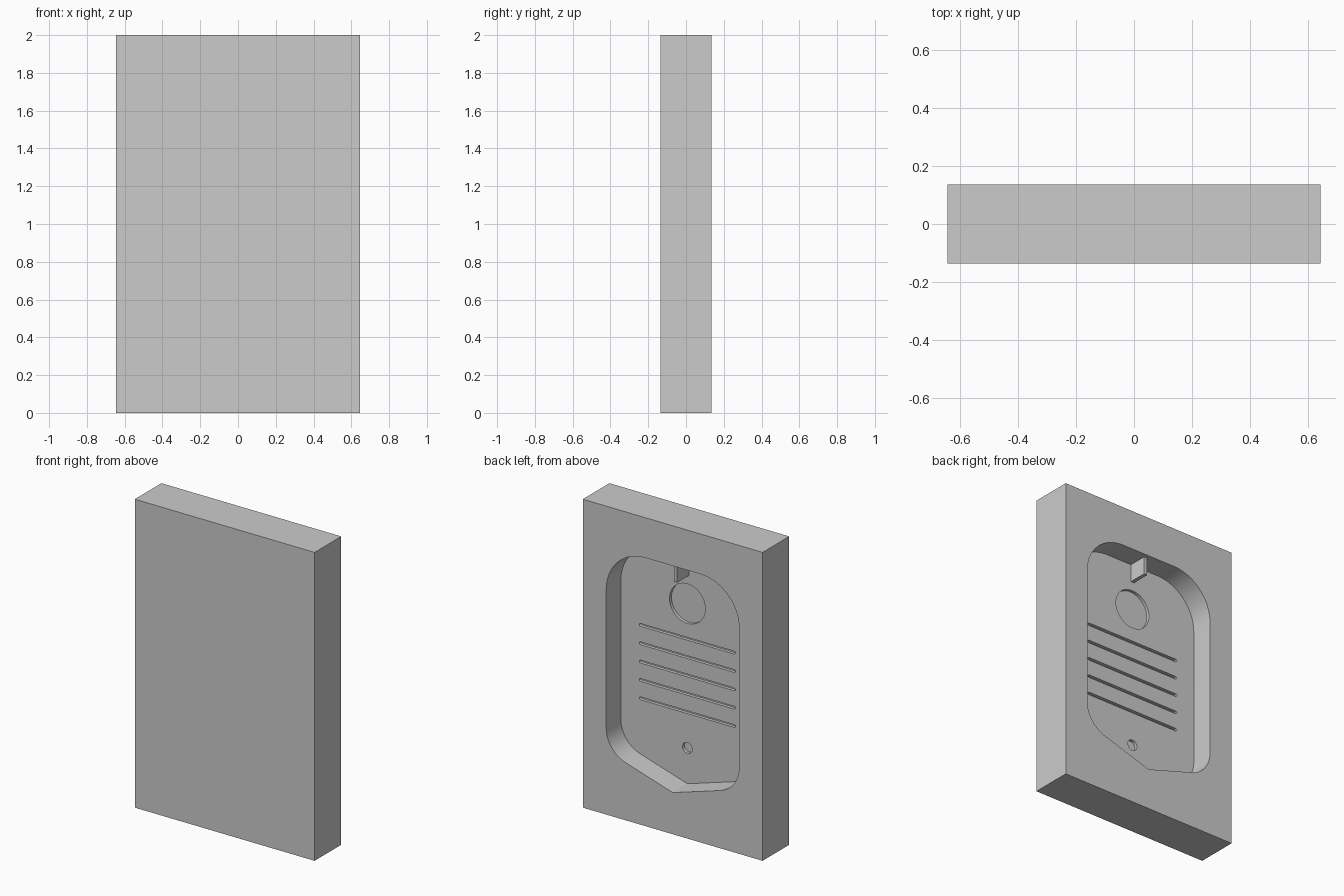
import bpy, bmesh
from math import cos, sin, pi, radians, atan, tan

if "Cube" in bpy.data.objects:
    bpy.data.objects.remove(bpy.data.objects["Cube"])

HX, HY, H = 0.645, 0.136, 2.0      # half width, half depth, height
FLOOR = HY - 0.15                  # y of the recess floor


def prism(name, pts, y0, y1):
    """Extrude an x/z outline along y."""
    bm = bmesh.new()
    face = bm.faces.new([bm.verts.new((x, y0, z)) for x, z in pts])
    new = bmesh.ops.extrude_face_region(bm, geom=[face])["geom"]
    bmesh.ops.translate(bm, vec=(0, y1 - y0, 0),
                        verts=[v for v in new if isinstance(v, bmesh.types.BMVert)])
    bmesh.ops.recalc_face_normals(bm, faces=bm.faces)
    mesh = bpy.data.meshes.new(name)
    bm.to_mesh(mesh)
    bm.free()
    obj = bpy.data.objects.new(name, mesh)
    bpy.context.collection.objects.link(obj)
    return obj


def arc(cx, cz, r, a0, a1, n):
    return [(cx + r * cos(a0 + (a1 - a0) * i / n),
             cz + r * sin(a0 + (a1 - a0) * i / n)) for i in range(n + 1)]


def circle(cx, cz, r, n=48):
    return arc(cx, cz, r, 0, 2 * pi, n)[:-1]


def rect(x0, x1, z0, z1):
    return [(x0, z0), (x1, z0), (x1, z1), (x0, z1)]


def slot(half, z, r):
    return arc(half - r, z, r, -pi / 2, pi / 2, 8) + arc(r - half, z, r, pi / 2, 1.5 * pi, 8)


def cut(target, cutter):
    mod = target.modifiers.new("cut", "BOOLEAN")
    mod.operation = "DIFFERENCE"
    mod.solver = "EXACT"
    mod.object = cutter
    cutter.hide_render = True
    bpy.context.view_layer.objects.active = target
    bpy.ops.object.modifier_apply(modifier=mod.name)
    bpy.data.objects.remove(cutter, do_unlink=True)


# Main slab
slab = prism("slab", rect(-HX, HX, 0, H), -HY, HY)

# Recess outline: rounded top, shallow pointed bottom (right half, then mirrored)
W, TOP, TIP, RT, RB = 0.477, 1.74, 0.27, 0.28, 0.195
slope = atan(0.307)
corner_z = TIP + 0.307 * W
bottom_z = corner_z + RB / tan((pi / 2 + slope) / 2)
right = arc(W - RB, bottom_z, RB, slope - pi / 2, 0, 12)
right += arc(W - RT, TOP - RT, RT, 0, pi / 2, 16)
outline = [(0, TIP)] + right + [(-x, z) for x, z in reversed(right)]
cut(slab, prism("recess_cutter", outline, FLOOR, HY + 0.1))

# Shallow details in the recess floor: large disc, small hole, five slots
cut(slab, prism("disc_cutter", circle(0, 1.438, 0.128), FLOOR - 0.02, FLOOR + 0.05))
cut(slab, prism("hole_cutter", circle(0, 0.503, 0.035, 24), FLOOR - 0.02, FLOOR + 0.05))
for i in range(5):
    cut(slab, prism("slot_cutter", slot(0.345, 1.21 - 0.119 * i, 0.009),
                    FLOOR - 0.02, FLOOR + 0.05))

# Thin tab hanging from the recess ceiling
tab = prism("ceiling_tab", rect(-0.012, 0.012, 1.624, TOP + 0.01), FLOOR - 0.01, HY - 0.028)

# Smooth the rounded walls, keep edges sharp
bpy.ops.object.select_all(action="DESELECT")
slab.select_set(True)
bpy.context.view_layer.objects.active = slab
bpy.ops.object.shade_smooth_by_angle(angle=radians(25))
